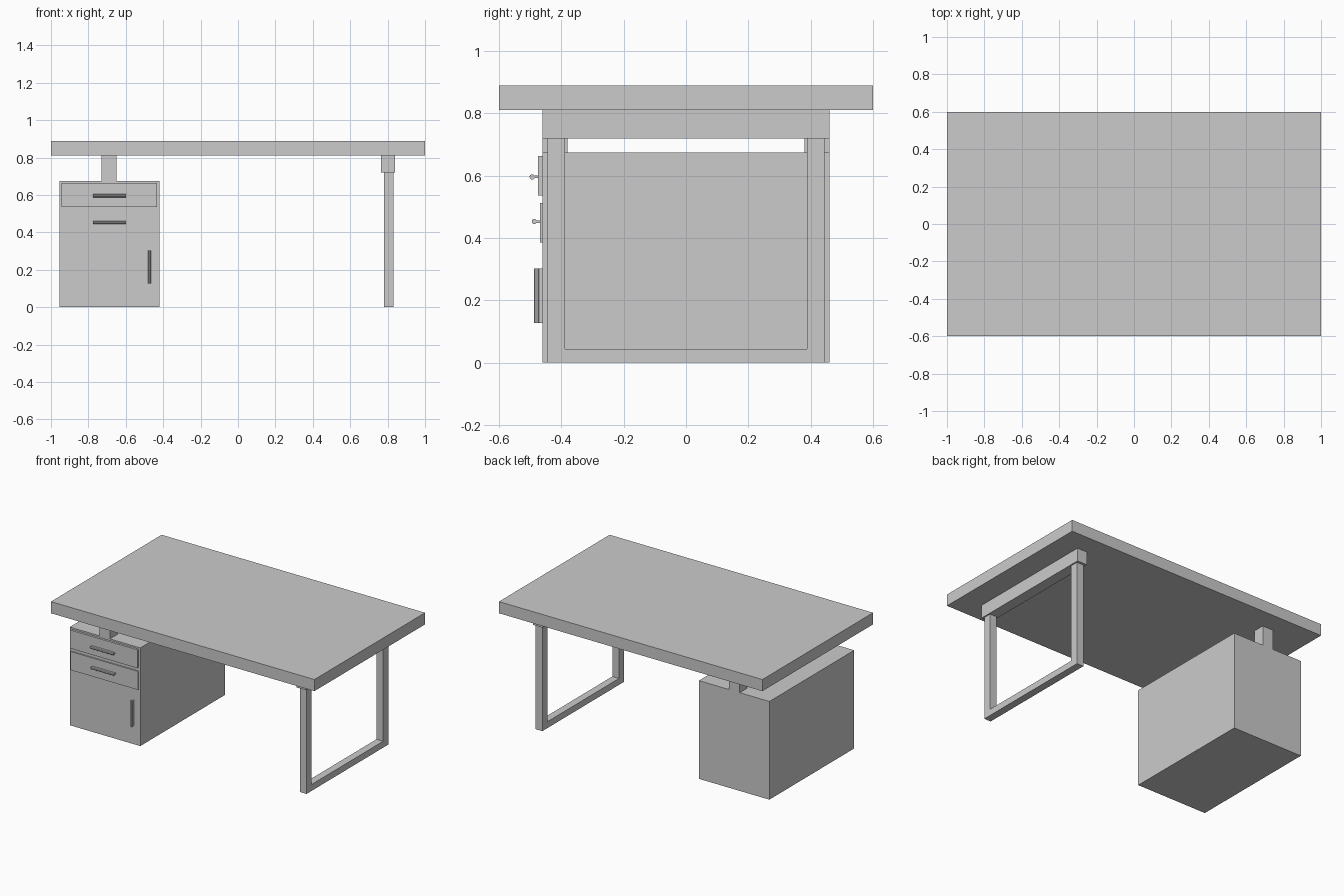
import bpy, bmesh
from math import cos, sin, radians
from mathutils import Matrix, Vector

if "Cube" in bpy.data.objects:
    bpy.data.objects.remove(bpy.data.objects["Cube"])


def finish(name, bm):
    bmesh.ops.recalc_face_normals(bm, faces=bm.faces)
    me = bpy.data.meshes.new(name)
    bm.to_mesh(me)
    bm.free()
    ob = bpy.data.objects.new(name, me)
    bpy.context.collection.objects.link(ob)
    return ob


def box(name, x, y, z):
    bm = bmesh.new()
    lo, hi = zip(x, y, z)
    size = [b - a for a, b in zip(lo, hi)]
    mid = [(a + b) / 2 for a, b in zip(lo, hi)]
    bmesh.ops.create_cube(bm, size=1, matrix=Matrix.Translation(mid) @ Matrix.Diagonal((*size, 1)))
    return finish(name, bm)


def extrude_yz(name, profile, x0, x1):
    """Extrude a (y, z) outline along x."""
    bm = bmesh.new()
    face = bm.faces.new([bm.verts.new((x0, y, z)) for y, z in profile])
    new = bmesh.ops.extrude_face_region(bm, geom=[face])["geom"]
    bmesh.ops.translate(bm, vec=(x1 - x0, 0, 0), verts=[v for v in new if isinstance(v, bmesh.types.BMVert)])
    return finish(name, bm)


# Handle: rounded grip joined to a thin web, y = 0 is the mounting face
def handle(name, centre, upright=False):
    r, grip_y, web = 0.0085, -0.0185, 0.004
    profile = [(0, web), (0, -web)]
    profile += [(grip_y + r * cos(radians(a)), r * sin(radians(a))) for a in range(-28, -333, -38)]
    ob = extrude_yz(name, profile, -0.0875, 0.0875)
    if upright:
        ob.data.transform(Matrix.Rotation(radians(90), 4, 'Y'))
    ob.location = Vector(centre)
    return ob


# Tabletop
box("tabletop", (-1, 1), (-0.6, 0.6), (0.81, 0.89))

# Cabinet with two posts carrying the top
box("cabinet", (-0.955, -0.42), (-0.46, 0.46), (0, 0.674))
for side, y in (("front", (-0.46, -0.38)), ("back", (0.38, 0.46))):
    box(side + "_post", (-0.73, -0.65), y, (0.674, 0.81))

# Drawers, the upper one slightly further out
for label, front, z0, z1, hz in (("upper", -0.475, 0.537, 0.663, 0.596),
                                 ("lower", -0.468, 0.385, 0.512, 0.453)):
    box(label + "_drawer", (-0.943, -0.432), (front, -0.45), (z0, z1))
    handle(label + "_drawer_handle", (-0.687, front, hz))
handle("door_handle", (-0.473, -0.46, 0.215), upright=True)

# Open leg frame under a cross beam
box("leg_beam", (0.765, 0.84), (-0.46, 0.46), (0.72, 0.81))
o, i = 0.444, 0.388
extrude_yz("leg_frame", [(-o, 0.72), (-o, 0), (o, 0), (o, 0.72),
                         (i, 0.72), (i, 0.044), (-i, 0.044), (-i, 0.72)], 0.78, 0.831)
